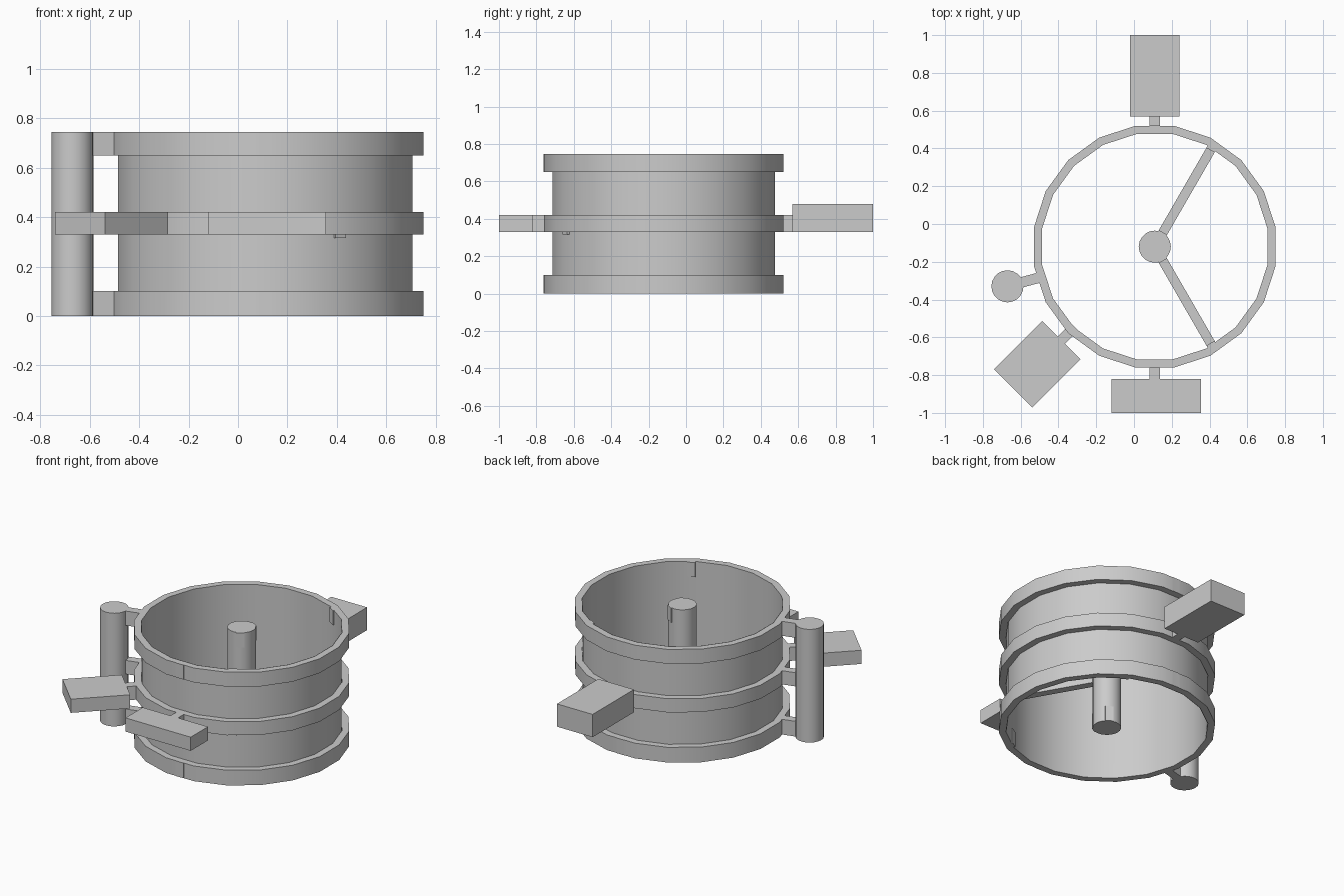
import bpy, bmesh, math
from mathutils import Matrix

if "Cube" in bpy.data.objects:
    bpy.data.objects.remove(bpy.data.objects["Cube"])

CX, CY, TOP = 0.11, -0.12, 0.745
SIDES = 20
K = 1 / math.cos(math.pi / SIDES)      # flat-to-flat radius -> corner radius
LEVELS = {"bottom": (0.0, 0.1), "middle": (0.33, 0.42), "top": (0.65, TOP)}

grey = bpy.data.materials.new("light_grey")
grey.diffuse_color = (0.6, 0.6, 0.6, 1)
grey.use_nodes = True
grey.node_tree.nodes["Principled BSDF"].inputs["Base Color"].default_value = grey.diffuse_color


def finish(name, bm, smooth=False):
    me = bpy.data.meshes.new(name)
    bm.to_mesh(me)
    bm.free()
    ob = bpy.data.objects.new(name, me)
    bpy.context.collection.objects.link(ob)
    me.materials.append(grey)
    if smooth:
        bpy.ops.object.select_all(action='DESELECT')
        ob.select_set(True)
        bpy.context.view_layer.objects.active = ob
        bpy.ops.object.shade_smooth_by_angle(angle=math.radians(30))
    return ob


def loop(bm, r, z):
    """Twenty-sided loop with flat sides facing the axes."""
    return [bm.verts.new((CX + r * K * math.cos(a), CY + r * K * math.sin(a), z))
            for a in (math.radians(9 + 18 * i) for i in range(SIDES))]


def lathe(name, profile, closed):
    bm = bmesh.new()
    loops = [loop(bm, r, z) for r, z in profile]
    pairs = list(zip(loops, loops[1:] + loops[:1]))
    for a, b in pairs if closed else pairs[:-1]:
        for i in range(SIDES):
            j = (i + 1) % SIDES
            bm.faces.new((a[i], a[j], b[j], b[i]))
    if closed:
        bmesh.ops.recalc_face_normals(bm, faces=bm.faces)
    return finish(name, bm, True)


def radial_box(name, deg, r0, r1, width, z0, z1):
    """Box reaching from radius r0 to r1 out of the hub in one direction."""
    bm = bmesh.new()
    bmesh.ops.create_cube(bm, size=1, matrix=(
        Matrix.Translation((CX, CY, 0)) @ Matrix.Rotation(math.radians(deg), 4, 'Z')
        @ Matrix.Translation(((r0 + r1) / 2, 0, (z0 + z1) / 2))
        @ Matrix.Diagonal((r1 - r0, width, z1 - z0, 1))))
    return finish(name, bm)


def post(name, x, y, r):
    bm = bmesh.new()
    bmesh.ops.create_cone(bm, cap_ends=True, segments=20, radius1=r, radius2=r,
                          depth=TOP, matrix=Matrix.Translation((x, y, TOP / 2)))
    return finish(name, bm, True)


# drum wall and its three bands
lathe("drum_wall", [(0.595, 0), (0.595, TOP)], False)
for lv, (z0, z1) in LEVELS.items():
    lathe(lv + "_ring", [(0.597, z0), (0.64, z0), (0.64, z1), (0.597, z1)], True)

# central and outer posts
post("central_post", CX, CY, 0.085)
post("outer_post", -0.67, -0.33, 0.085)
for lv, (z0, z1) in LEVELS.items():
    radial_box(lv + "_post_link", 195, 0.6, 0.76, 0.055, z0, z1)

# outer blocks with their links: direction, near, far, width, top
blocks = {"back": (90, 0.69, 1.12, 0.26, 0.48),
          "front": (270, 0.70, 0.88, 0.475, 0.42),
          "corner": (225, 0.70, 1.06, 0.287, 0.42)}
for name, (deg, r0, r1, w, zt) in blocks.items():
    ob = radial_box(name + "_block", deg, r0, r1, w, 0.33, zt)
    if name == "front":
        ob.location.x = 0.008
    radial_box(name + "_link", deg, 0.6, r0 + 0.01, 0.055, 0.33, 0.42)
    for lv in ("bottom", "top"):
        radial_box(f"{name}_{lv}_stub", deg, 0.6, 0.642, 0.055, *LEVELS[lv])

# two spokes inside the drum, with short stubs at top and bottom
for name, deg, z0 in (("back_spoke", 60, 0.33), ("front_spoke", -60, 0.315)):
    radial_box(name, deg, 0.07, 0.61, 0.05, z0, z0 + 0.09)
    for lv in ("bottom", "top"):
        radial_box(f"{name}_{lv}_hub_stub", deg, 0.07, 0.087, 0.05, *LEVELS[lv])
        radial_box(f"{name}_{lv}_ring_stub", deg, 0.59, 0.62, 0.05, *LEVELS[lv])
